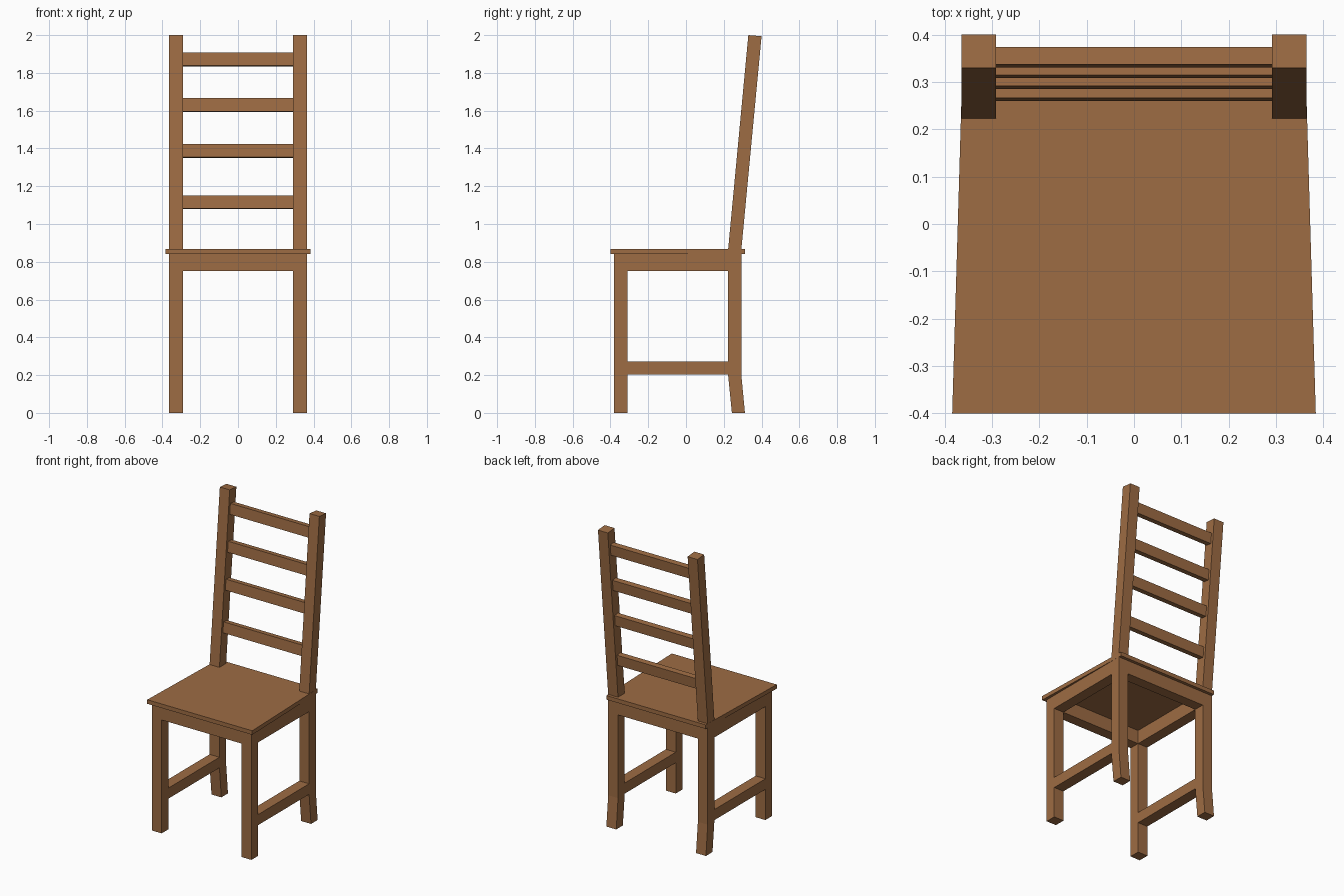
import bpy
import bmesh

if "Cube" in bpy.data.objects:
    bpy.data.objects.remove(bpy.data.objects["Cube"])

wood = bpy.data.materials.new("brown wood")
wood.diffuse_color = (0.34, 0.15, 0.057, 1)
wood.use_nodes = True
wood.node_tree.nodes["Principled BSDF"].inputs["Base Color"].default_value = wood.diffuse_color

IN, OUT = 0.292, 0.364          # inner and outer x of the legs
FRONT, BACK = -0.38, 0.293      # outer y of the frame
T = 0.07                        # timber thickness


def loft(name, rings, mirror=False):
    """Closed solid through a stack of four-cornered rings."""
    bm = bmesh.new()
    loops = [[bm.verts.new(p) for p in ring] for ring in rings]
    for a, b in zip(loops, loops[1:]):
        for i in range(4):
            j = (i + 1) % 4
            bm.faces.new((a[i], a[j], b[j], b[i]))
    bm.faces.new(loops[0][::-1])
    bm.faces.new(loops[-1])
    bmesh.ops.recalc_face_normals(bm, faces=bm.faces)
    mesh = bpy.data.meshes.new(name)
    bm.to_mesh(mesh)
    bm.free()
    mesh.materials.append(wood)
    ob = bpy.data.objects.new(name, mesh)
    bpy.context.collection.objects.link(ob)
    if mirror:
        ob.modifiers.new("mirror", 'MIRROR')
    return ob


def rect(x0, x1, y0, y1, z0, z1=None):
    """Horizontal ring; z1 is the height of its back edge."""
    z1 = z0 if z1 is None else z1
    return [(x0, y0, z0), (x1, y0, z0), (x1, y1, z1), (x0, y1, z1)]


def box(name, x0, x1, y0, y1, z0, z1, mirror=False):
    return loft(name, [rect(x0, x1, y0, y1, z) for z in (z0, z1)], mirror)


# Seat, tapering toward the back
loft("seat", [[(-0.384, -0.4, z), (0.384, -0.4, z), (0.363, 0.313, z), (-0.363, 0.313, z)]
              for z in (0.84, 0.867)])

# Front legs
box("front_legs", IN, OUT, FRONT, FRONT + T, 0, 0.84, True)

# Back legs: kicked foot, straight middle, leaning back post
loft("back_legs", [rect(IN, OUT, 0.243, 0.312, 0),
                   rect(IN, OUT, BACK - T, BACK, 0.2),
                   rect(IN, OUT, BACK - T, BACK, 0.865),
                   rect(IN, OUT, 0.33, 0.4, 2.0, 1.994)], True)

# Aprons under the seat
box("front_apron", -IN, IN, FRONT, FRONT + T, 0.75, 0.84)
box("back_apron", -IN, IN, BACK - T, BACK, 0.75, 0.84)
box("side_aprons", IN, OUT, FRONT + T, BACK - T, 0.75, 0.84, True)

# Low side stretchers
box("side_stretchers", IN, OUT, FRONT + T, BACK - T, 0.203, 0.273, True)

# Ladder slats, leaning with the posts
lean = (0.33 - (BACK - T)) / (2.0 - 0.865)
for n, z in enumerate((1.082, 1.354, 1.596, 1.838), 1):
    y = BACK - T + 0.016 + lean * (z - 0.865)
    rise, depth = 0.07, 0.037
    dz = -lean * depth
    loft(f"back_slat_{n}", [rect(-IN, IN, y, y + depth, z, z + dz),
                            rect(-IN, IN, y + lean * rise, y + lean * rise + depth,
                                 z + rise, z + rise + dz)])
